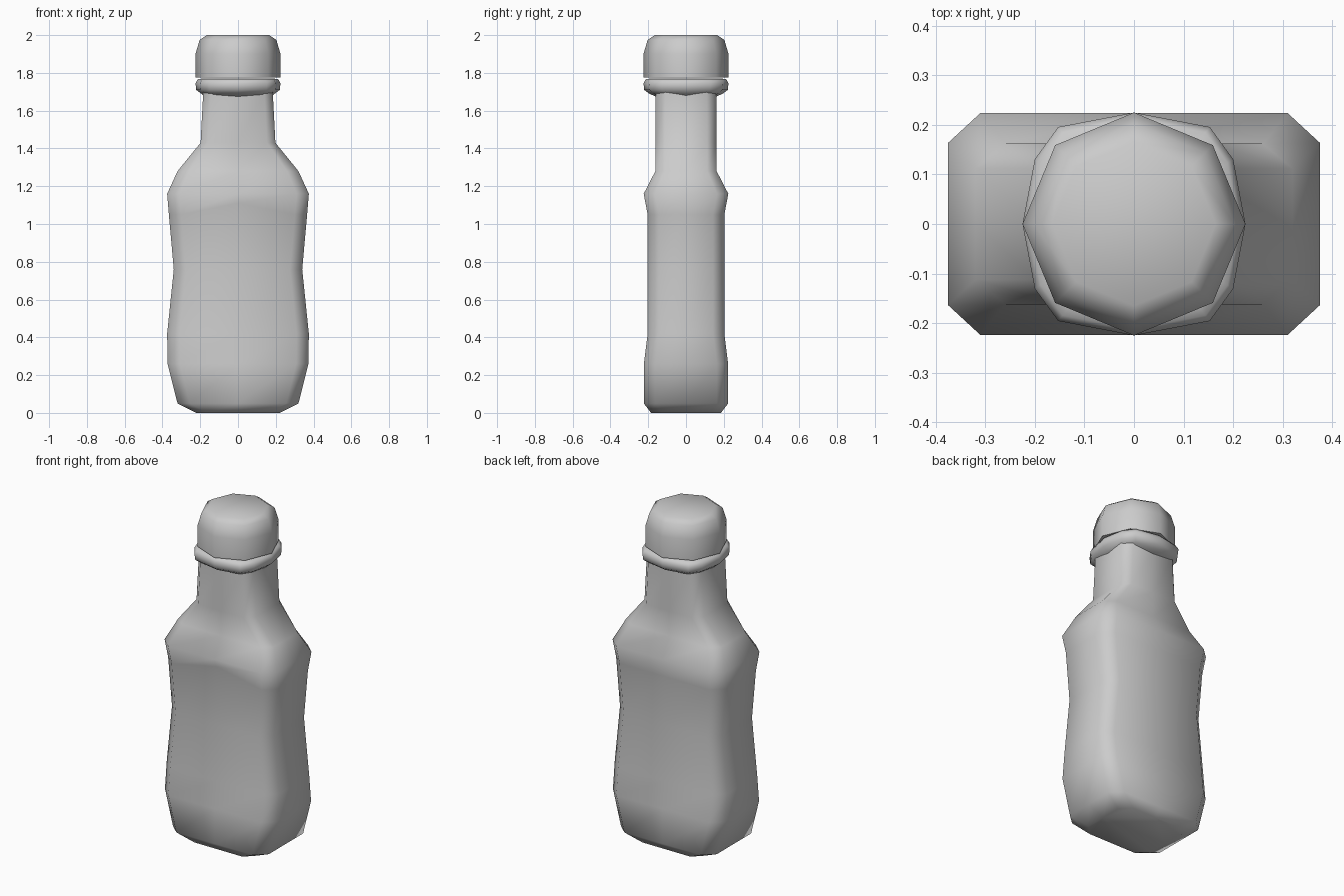
import bpy, bmesh, math
from mathutils import Vector

if "Cube" in bpy.data.objects:
    bpy.data.objects.remove(bpy.data.objects["Cube"])


def loft(name, rings):
    """Skin a stack of closed rings and close both ends."""
    bm = bmesh.new()
    loops = [[bm.verts.new(p) for p in ring] for ring in rings]
    n = len(loops[0])
    for lo, hi in zip(loops, loops[1:]):
        for i in range(n):
            j = (i + 1) % n
            bm.faces.new((lo[i], lo[j], hi[j], hi[i]))
    bm.faces.new(loops[0][::-1])
    bm.faces.new(loops[-1])
    bmesh.ops.recalc_face_normals(bm, faces=bm.faces)
    for f in bm.faces:
        f.smooth = True
    me = bpy.data.meshes.new(name)
    bm.to_mesh(me)
    bm.free()
    ob = bpy.data.objects.new(name, me)
    bpy.context.collection.objects.link(ob)
    return ob


def ring12(z, w, d, px, py, qx, qy, front_rise=0.0):
    """Twelve points from one quadrant: side middle, two corner points, face middle."""
    quad = [(w, 0), (px, py), (qx, qy)]
    pts = quad + [(0, d)] + [(-x, y) for x, y in quad[::-1]]
    pts += [(-px, -py), (-qx, -qy), (0, -d), (qx, -qy), (px, -py)]
    return [Vector((x, y, z + (front_rise if x == 0 and y < 0 else 0))) for x, y in pts]


def box_ring(z, w, d, cx, cy, rise=0.0):
    """Chamfered rectangle section."""
    return ring12(z, w, d, w, d - cy, w - cx, d, rise)


def round_ring(z, w, d):
    """Slightly squared round section."""
    return ring12(z, w, d, w * .89, d * .58, w * .68, d * .87)


# Body: chamfered box with pinched waist, shoulders and neck
loft("bottle_body", [
    box_ring(0.00, 0.22, 0.185, 0.06, 0.06),
    box_ring(0.05, 0.32, 0.223, 0.065, 0.06),
    box_ring(0.26, 0.373, 0.223, 0.065, 0.06),
    box_ring(0.42, 0.375, 0.203, 0.065, 0.06),
    box_ring(0.76, 0.34, 0.203, 0.065, 0.06),
    box_ring(1.05, 0.366, 0.203, 0.065, 0.06, 0.06),
    box_ring(1.16, 0.375, 0.224, 0.065, 0.06),
    box_ring(1.28, 0.32, 0.162, 0.06, 0.05),
    box_ring(1.43, 0.198, 0.162, 0.045, 0.05),
    box_ring(1.70, 0.184, 0.160, 0.045, 0.05),
])

# Collar under the cap
loft("neck_collar", [
    round_ring(1.675, 0.180, 0.160),
    round_ring(1.69, 0.195, 0.195),
    round_ring(1.71, 0.221, 0.221),
    round_ring(1.745, 0.225, 0.225),
    round_ring(1.768, 0.212, 0.212),
    round_ring(1.77, 0.18, 0.18),
])

# Octagonal cap with rounded top edge
cap_profile = [(1.775, 0.225), (1.90, 0.225), (1.975, 0.203), (2.0, 0.165)]
loft("cap", [[Vector((r * math.cos(i * math.pi / 4), r * math.sin(i * math.pi / 4), z))
              for i in range(8)] for z, r in cap_profile])

# Crisp edge only where the cap bottom meets its wall
for ob in bpy.data.objects:
    bpy.context.view_layer.objects.active = ob
    bpy.ops.object.select_all(action='DESELECT')
    ob.select_set(True)
    bpy.ops.object.shade_smooth_by_angle(angle=math.radians(75))
